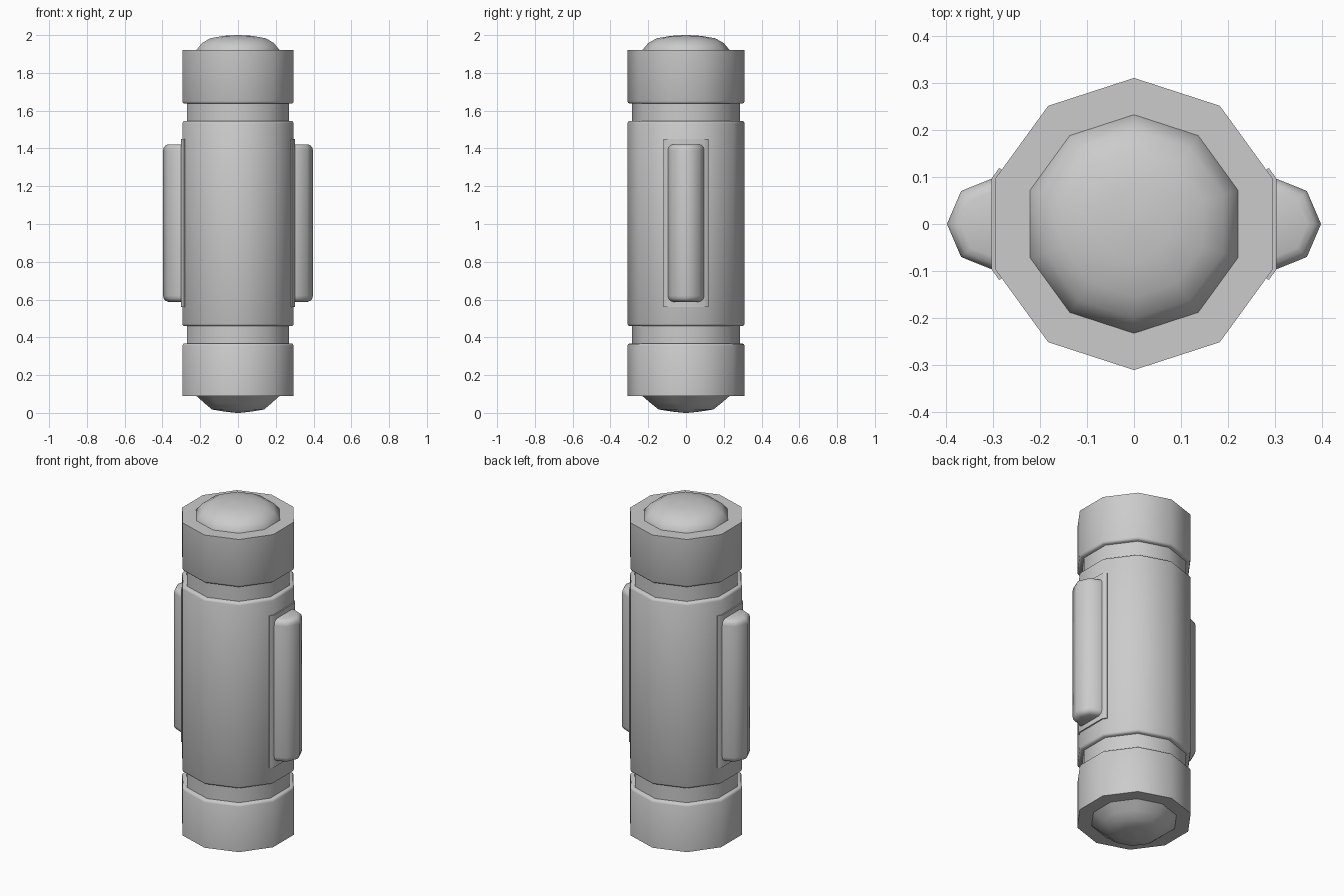
import bpy, bmesh, math

if "Cube" in bpy.data.objects:
    bpy.data.objects.remove(bpy.data.objects["Cube"])

SIDES = 10


def loft(name, rings, angle=40):
    """Skin a stack of equal-length point rings and cap both ends."""
    bm = bmesh.new()
    loops = [[bm.verts.new(p) for p in ring] for ring in rings]
    n = len(loops[0])
    for a, b in zip(loops, loops[1:]):
        for i in range(n):
            j = (i + 1) % n
            bm.faces.new((a[i], a[j], b[j], b[i]))
    bm.faces.new(loops[0][::-1])
    bm.faces.new(loops[-1])
    bmesh.ops.recalc_face_normals(bm, faces=bm.faces)
    mesh = bpy.data.meshes.new(name)
    bm.to_mesh(mesh)
    bm.free()
    obj = bpy.data.objects.new(name, mesh)
    bpy.context.collection.objects.link(obj)
    bpy.ops.object.select_all(action='DESELECT')
    obj.select_set(True)
    bpy.context.view_layer.objects.active = obj
    bpy.ops.object.shade_smooth_by_angle(angle=math.radians(angle))
    return obj


def turned(name, profile, angle=40):
    """Ten-sided turned part from (radius, z) pairs, corner facing front."""
    step = 2 * math.pi / SIDES
    rings = [[(r * math.cos(math.pi / 2 + i * step),
               r * math.sin(math.pi / 2 + i * step), z) for i in range(SIDES)]
             for r, z in profile]
    return loft(name, rings, angle)


def column(name, section, levels, side):
    """Upright part from an (x, y) section; levels are (z, scale about the wall)."""
    wall = 0.295
    rings = [[(side * (wall + (x - wall) * s), y * s, z) for x, y in section]
             for z, s in levels]
    return loft(name, rings, 50)


# Main barrel and the recessed core showing as two necks
turned("main_barrel", [(0.299, 0.459), (0.306, 0.463), (0.31, 0.472),
                       (0.31, 1.533), (0.306, 1.542), (0.299, 1.546)])
turned("recessed_core", [(0.285, 0.34), (0.285, 1.66)])

# End collars, softened on the edge facing the barrel
turned("upper_collar", [(0.299, 1.637), (0.306, 1.641), (0.31, 1.65), (0.31, 1.92)])
turned("lower_collar", [(0.31, 0.09), (0.31, 0.355), (0.306, 0.364), (0.299, 0.368)])

# Domed ends
turned("upper_dome", [(0.232, 1.90), (0.232, 1.92), (0.20, 1.958), (0.155, 1.983),
                      (0.08, 1.996), (0.01, 2.0)])
turned("lower_dome", [(0.01, 0.0), (0.075, 0.007), (0.145, 0.018), (0.185, 0.05),
                      (0.232, 0.09), (0.232, 0.11)])

# Side pods with backing plates wrapped over the barrel corner
pod = [(0.27, -0.097), (0.30, -0.097), (0.367, -0.07), (0.397, 0.0),
       (0.367, 0.07), (0.30, 0.097), (0.27, 0.097)]
plate = [(0.26, -0.10), (0.286, -0.119), (0.302, -0.097),
         (0.302, 0.097), (0.286, 0.119), (0.26, 0.10)]
for label, side in (("right", 1), ("left", -1)):
    column(label + "_pod", pod, [(0.588, 0.72), (0.594, 0.87), (0.604, 0.96), (0.62, 1.0),
                                 (1.39, 1.0), (1.406, 0.96), (1.416, 0.87), (1.422, 0.72)], side)
    column(label + "_backing_plate", plate, [(0.56, 1.0), (1.45, 1.0)], side)
